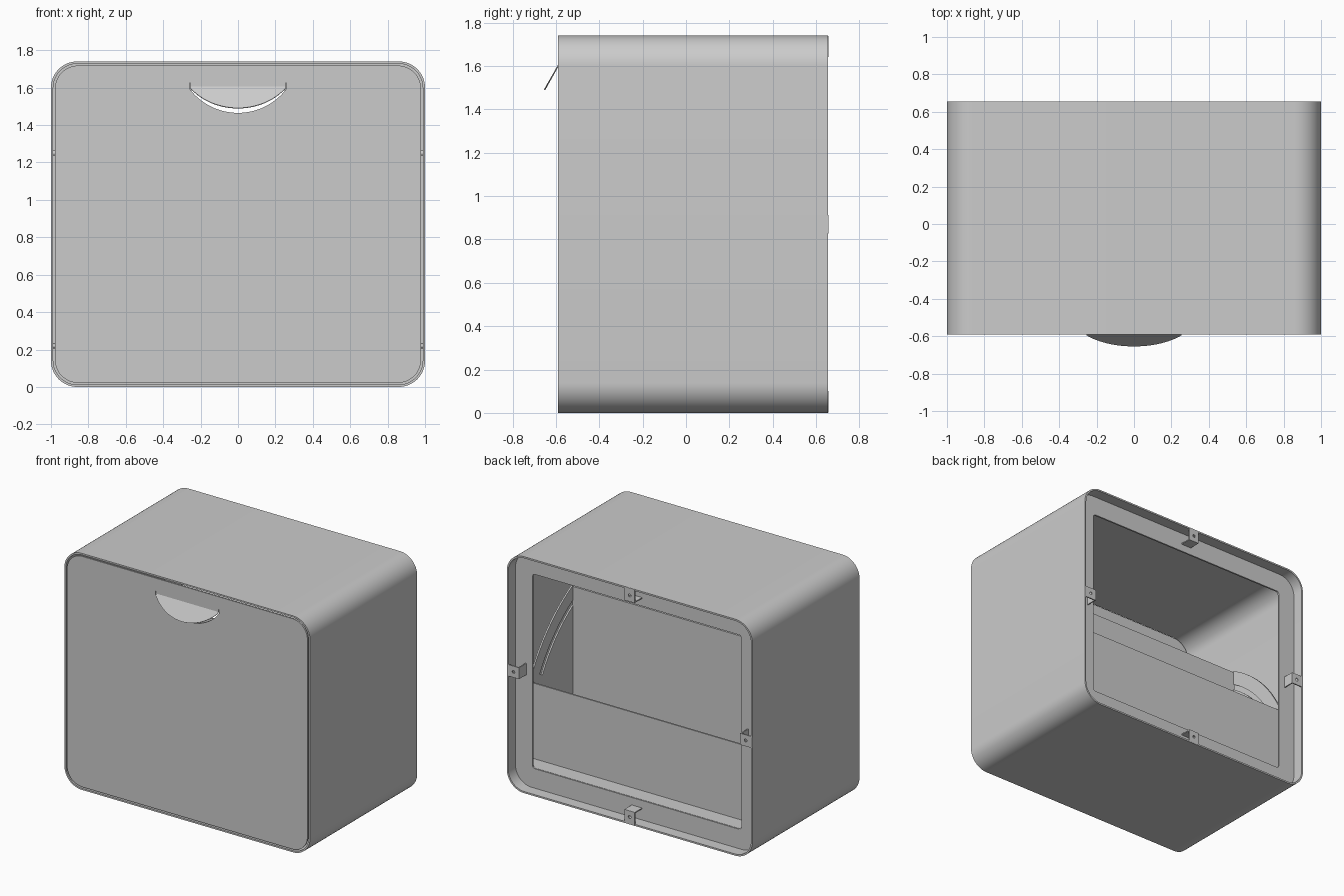
import bpy
from math import sin, cos, pi, radians, atan2, asin, sqrt
from mathutils import Vector, Matrix

if "Cube" in bpy.data.objects:
    bpy.data.objects.remove(bpy.data.objects["Cube"])

FRONT = (pi / 2, 0, 0)       # profile (x, z), thickness along y
SIDE = (pi / 2, 0, pi / 2)   # profile (y, z), thickness along x


def rounded(x0, x1, z0, z1, r, n=12):
    pts = []
    for cx, cz, a in ((x1 - r, z1 - r, 0), (x0 + r, z1 - r, 90),
                      (x0 + r, z0 + r, 180), (x1 - r, z0 + r, 270)):
        for i in range(n + 1):
            t = radians(a + 90 * i / n)
            pts.append((cx + r * cos(t), cz + r * sin(t)))
    return pts


def arc(c, r, a0, a1, n=24):
    return [(c[0] + r * cos(a0 + (a1 - a0) * i / n),
             c[1] + r * sin(a0 + (a1 - a0) * i / n)) for i in range(n + 1)]


def plate(name, loops, thick, loc, rot):
    """Extruded sheet; loops after the first are holes."""
    cu = bpy.data.curves.new(name, 'CURVE')
    cu.dimensions = '2D'
    cu.fill_mode = 'BOTH'
    cu.extrude = thick / 2
    for pts in loops:
        sp = cu.splines.new('POLY')
        sp.points.add(len(pts) - 1)
        for p, q in zip(sp.points, pts):
            p.co = (q[0], q[1], 0, 1)
        sp.use_cyclic_u = True
    ob = bpy.data.objects.new(name, cu)
    bpy.context.collection.objects.link(ob)
    ob.location, ob.rotation_euler = loc, rot
    bpy.ops.object.select_all(action='DESELECT')
    ob.select_set(True)
    bpy.context.view_layer.objects.active = ob
    bpy.ops.object.convert(target='MESH')
    ob = bpy.context.view_layer.objects.active
    bpy.ops.object.shade_smooth_by_angle(angle=radians(30))
    return ob


def box(name, x, y, z):
    bpy.ops.mesh.primitive_cube_add(
        size=1, location=((x[0] + x[1]) / 2, (y[0] + y[1]) / 2, (z[0] + z[1]) / 2))
    ob = bpy.context.object
    ob.name = name
    ob.scale = (x[1] - x[0], y[1] - y[0], z[1] - z[0])
    return ob


H, YF, YB, T = 1.74, -0.59, 0.655, 0.012

# Outer shell: rounded rectangular sleeve
inner = rounded(-1 + T, 1 - T, T, H - T, 0.13)
plate("shell", [rounded(-1, 1, 0, H, 0.14), inner], YB - YF, (0, (YF + YB) / 2, 0), FRONT)

# Recessed back frame with its opening
plate("back_frame", [inner, rounded(-0.85, 0.85, 0.155, 1.585, 0.02, 4)],
      T, (0, 0.565, 0), FRONT)

# Front door with a half-moon finger cutout
def moon(half, top, drop):
    r = (half * half + drop * drop) / (2 * drop)
    a = asin(half / r)
    return arc((0, top - drop + r), r, -pi / 2 - a, -pi / 2 + a)

cut = moon(0.26, 1.595, 0.13) + [(0.26, 1.625), (0.253, 1.625), (0.253, 1.605),
                                 (-0.253, 1.605), (-0.253, 1.625), (-0.26, 1.625)]
plate("door", [rounded(-0.978, 0.978, 0.022, H - 0.022, 0.122), cut],
      T, (0, YF + T / 2, 0), FRONT)

# Handle flap bent outward from the cutout
flap = moon(0.253, -0.012, 0.12) + [(0.253, 0), (-0.253, 0)]
plate("handle_flap", [flap], 0.006, (0, YF + 0.003, 1.605), (pi / 2 - radians(29.5), 0, 0))

# Tilt-out bin: sector-shaped sides with guide slots, back, divider and floor
pivot = (YF + 0.01, 0.22)
R = sqrt((0.45 - pivot[0]) ** 2 + (0.72 - pivot[1]) ** 2) + 0.015
a0 = asin((0.72 - pivot[1]) / R)
a1 = radians(62)
side = [(YF + T, 0.165), (0.45, 0.165), (0.45, 0.72)] + arc(pivot, R, a0, a1)
side += [(YF + T, side[-1][1])]
wall_y, wall_z = side[-2]
slot = arc(pivot, 1.065, radians(29), radians(60)) + arc(pivot, 1.03, radians(60), radians(29))
for s, n in ((1, "right"), (-1, "left")):
    plate("bin_side_" + n, [side, slot], T, (s * 0.95, 0, 0), SIDE)
    # Hinge pin and stop pin between bin side and shell
    for part, y, z in (("hinge_pin", YF + 0.04, 0.22), ("stop_pin", -0.45, 1.25)):
        bpy.ops.mesh.primitive_cylinder_add(vertices=20, radius=0.014, depth=0.05,
                                            location=(s * 0.965, y, z), rotation=(0, pi / 2, 0))
        bpy.context.object.name = part + "_" + n
        bpy.ops.object.shade_smooth_by_angle(angle=radians(30))
box("bin_back", (-0.95, 0.95), (0.44, 0.452), (0.16, 0.715))
box("bin_divider", (-0.95, 0.95), (wall_y - T, wall_y), (0.16, wall_z - 0.01))
box("bin_floor", (-0.95, 0.95), (YF + T, 0.565), (0.145, 0.157))

# Four mounting brackets on the back rim: drilled tab plus inward return
hole = arc((0, -0.055), 0.011, 0, 2 * pi * 15 / 16, 15)
for i, n in enumerate(("top", "left", "bottom", "right")):
    reach = H / 2 if i % 2 == 0 else 1.0
    tab = plate("bracket_tab_" + n, [rounded(-0.042, 0.042, -0.1, -0.002, 0.006, 3), hole],
                0.008, (0, YB - 0.003, 0), FRONT)
    ret = box("bracket_return_" + n, (-0.042, 0.042), (0.571, YB), (-0.1, -0.092))
    turn = (Matrix.Translation((0, 0, H / 2)) @ Matrix.Rotation(-i * pi / 2, 4, 'Y')
            @ Matrix.Translation((0, 0, reach)))
    for ob in (tab, ret):
        bpy.context.view_layer.update()
        ob.matrix_world = turn @ ob.matrix_world
